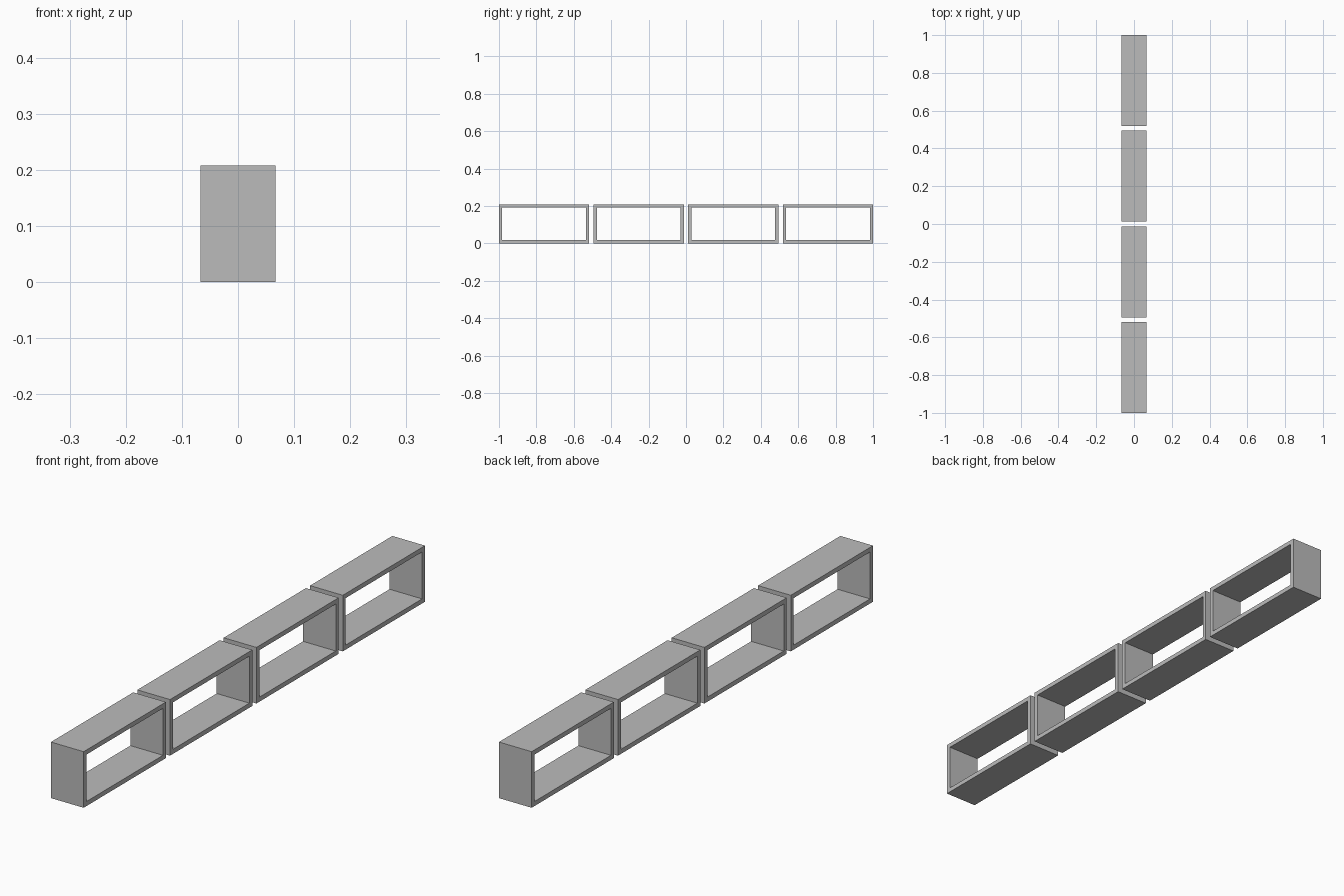
import bpy
import bmesh

cube = bpy.data.objects.get("Cube")
if cube:
    bpy.data.objects.remove(cube, do_unlink=True)

DEPTH, LENGTH, HEIGHT, WALL = 0.134, 0.482, 0.208, 0.017
COUNT = 4
PITCH = (2 - LENGTH) / (COUNT - 1)

grey = bpy.data.materials.new("light grey")
grey.use_nodes = True
colour = (0.5, 0.5, 0.5, 1)
grey.diffuse_color = colour
grey.node_tree.nodes["Principled BSDF"].inputs["Base Color"].default_value = colour


def rectangle(bm, x, inset):
    """Corner loop of a rectangle in the y-z plane."""
    y, z = LENGTH / 2 - inset, HEIGHT / 2 - inset
    return [bm.verts.new((x, sy * y, sz * z))
            for sy, sz in ((-1, -1), (1, -1), (1, 1), (-1, 1))]


def shelf_frame(name, y):
    """Open rectangular box with square-edged walls."""
    bm = bmesh.new()
    loops = [rectangle(bm, x, inset) for x, inset in (
        (-DEPTH / 2, 0), (DEPTH / 2, 0), (DEPTH / 2, WALL), (-DEPTH / 2, WALL))]
    # Join each loop to the next, closing the ring around the wall section
    for i, a in enumerate(loops):
        b = loops[(i + 1) % len(loops)]
        for j in range(4):
            k = (j + 1) % 4
            bm.faces.new((a[j], a[k], b[k], b[j]))
    bmesh.ops.recalc_face_normals(bm, faces=bm.faces)
    mesh = bpy.data.meshes.new(name)
    bm.to_mesh(mesh)
    bm.free()
    mesh.materials.append(grey)
    obj = bpy.data.objects.new(name, mesh)
    obj.location = (0, y, HEIGHT / 2)
    bpy.context.collection.objects.link(obj)


# Row of identical frames with narrow gaps
for n in range(COUNT):
    shelf_frame(f"shelf_frame_{n + 1}", -1 + LENGTH / 2 + n * PITCH)
